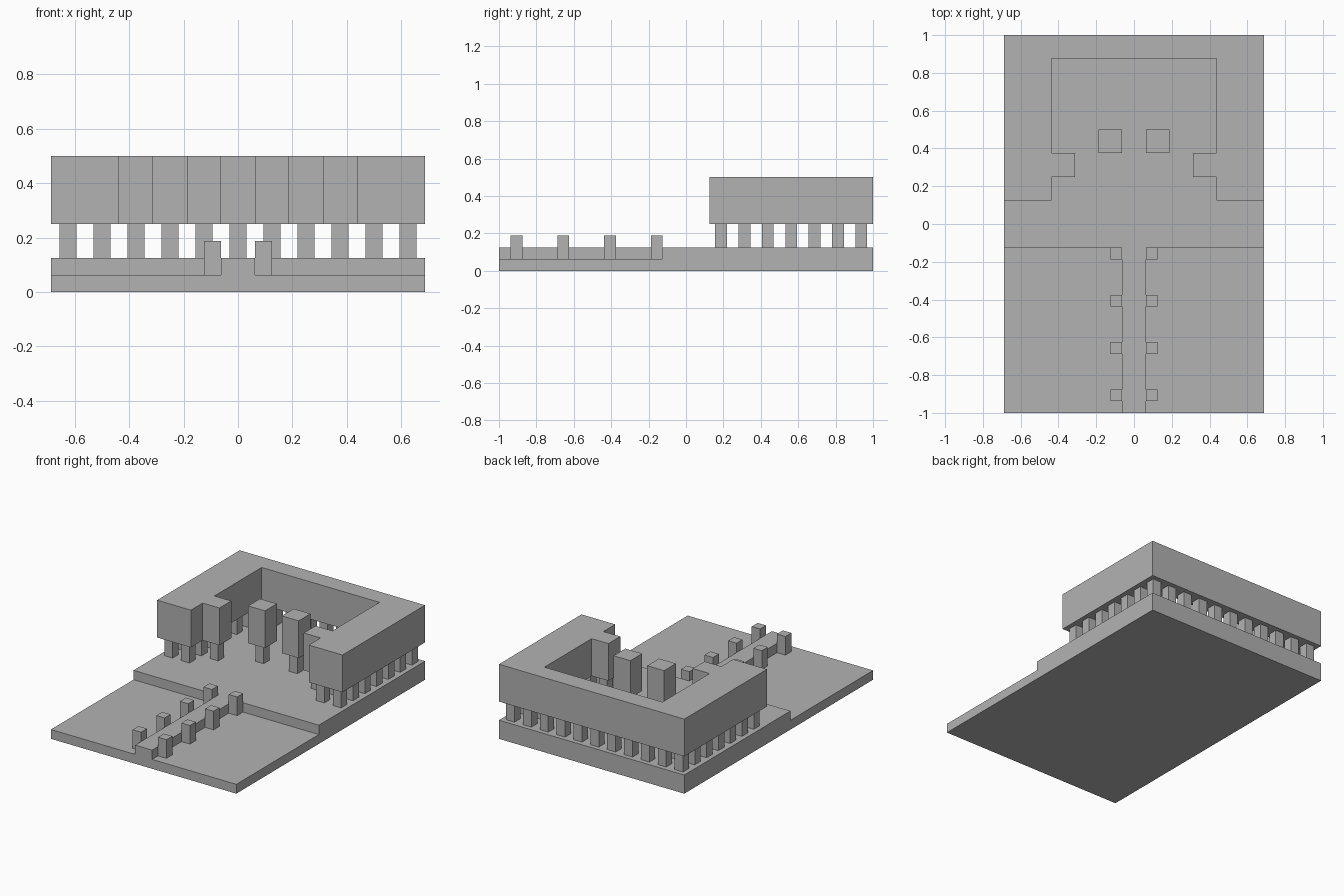
import bpy
import bmesh

cube = bpy.data.objects.get("Cube")
if cube:
    bpy.data.objects.remove(cube, do_unlink=True)

U = 1 / 16  # layout module

stone = bpy.data.materials.new("stone grey")
stone.use_nodes = True
grey = (0.448, 0.448, 0.448, 1)
stone.diffuse_color = grey
stone.node_tree.nodes["Principled BSDF"].inputs["Base Color"].default_value = grey


def prism(name, outline, bottom, top):
    """Extrude a plan outline, given in modules, between two heights."""
    bm = bmesh.new()
    base = bm.faces.new([bm.verts.new((x * U, y * U, bottom * U)) for x, y in outline])
    grown = bmesh.ops.extrude_face_region(bm, geom=[base], use_keep_orig=True)
    verts = [v for v in grown["geom"] if isinstance(v, bmesh.types.BMVert)]
    bmesh.ops.translate(bm, verts=verts, vec=(0, 0, (top - bottom) * U))
    bmesh.ops.recalc_face_normals(bm, faces=bm.faces)
    mesh = bpy.data.meshes.new(name)
    bm.to_mesh(mesh)
    bm.free()
    mesh.materials.append(stone)
    obj = bpy.data.objects.new(name, mesh)
    bpy.context.collection.objects.link(obj)
    return obj


def block(name, x, y, width, depth, bottom, top):
    """Box centred on x, y in plan."""
    w, d = width / 2, depth / 2
    return prism(name, [(x - w, y - d), (x + w, y - d), (x + w, y + d), (x - w, y + d)],
                 bottom, top)


# Ground: low forecourt, raised terrace and raised central path
block("forecourt", 0, -9, 22, 14, 0, 1)
block("terrace", 0, 7, 22, 18, 0, 2)
block("path", 0, -9, 2, 14, 1, 2)

# Posts along both sides of the path
for side, label in ((1, "left"), (-1, "right")):
    for i in range(4):
        block(f"{label}_path_post_{i + 1}", side * 1.5, -14.5 + 4 * i, 1, 1, 1, 3)

# U-shaped upper storey with a short projection inside each wing
half = [(11, 16), (11, 2), (7, 2), (7, 4), (5, 4), (5, 6), (7, 6), (7, 14)]
prism("upper_storey", half + [(-x, y) for x, y in reversed(half)], 4, 8)

# Two free-standing blocks in the court
for side, label in ((1, "left"), (-1, "right")):
    block(f"{label}_court_block", side * 2, 7, 2, 2, 4, 8)

# Pillars: back row, double rows under the wings, projections and court blocks
spots = [(x, 15) for x in range(-10, 11, 2)]
for side in (1, -1):
    spots += [(side * x, y) for x in (8, 10) for y in range(3, 15, 2)]
    spots += [(side * 6, 5), (side * 2, 7)]
for i, (x, y) in enumerate(spots):
    block(f"pillar_{i + 1}", x, y, 1, 1, 2, 4)
